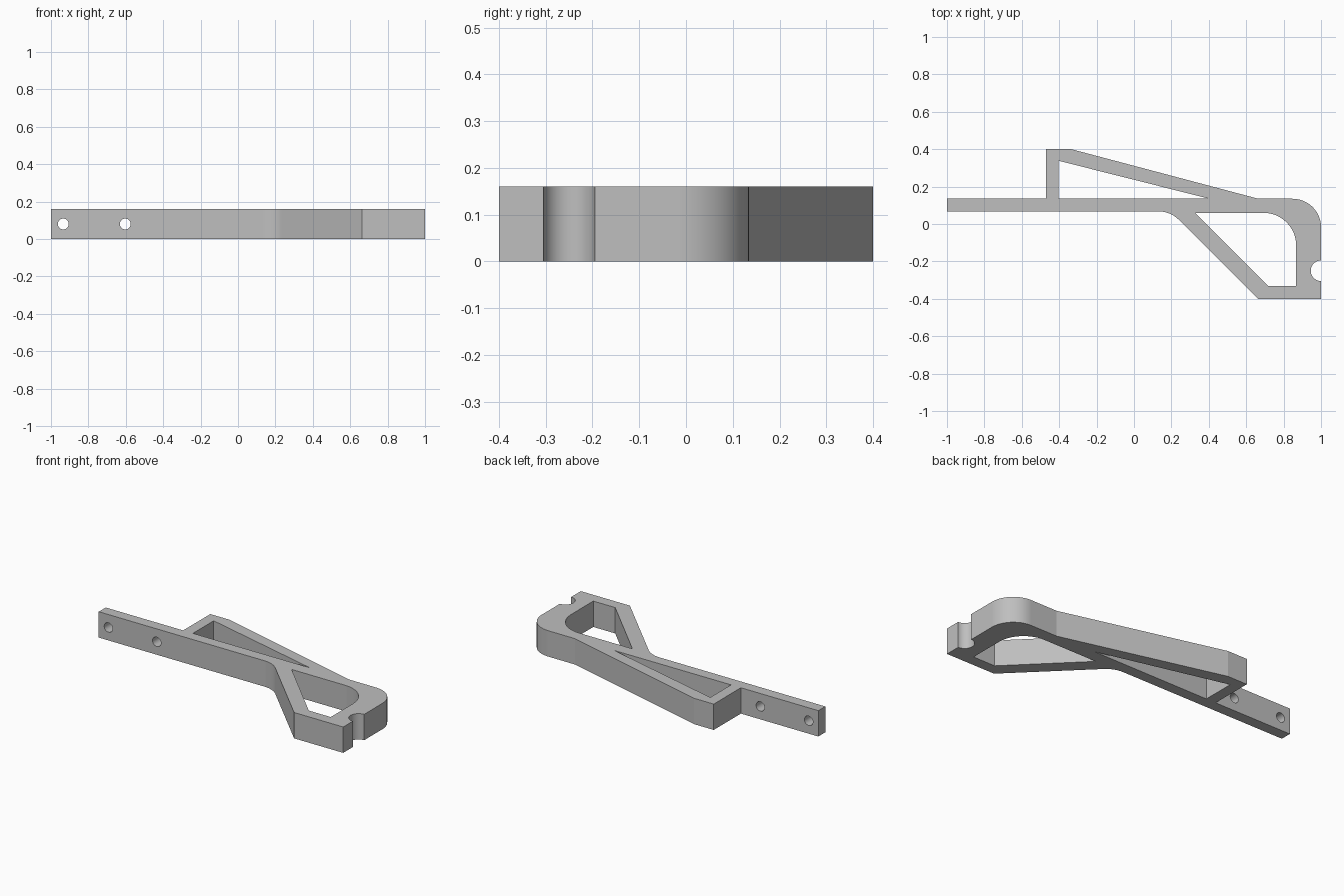
import bpy, bmesh, math
from mathutils import Vector, Matrix

HEIGHT = 0.16

if "Cube" in bpy.data.objects:
    bpy.data.objects.remove(bpy.data.objects["Cube"])

grey = bpy.data.materials.new("matte grey")
grey.use_nodes = True
grey.diffuse_color = (0.52, 0.52, 0.52, 1)
grey.node_tree.nodes["Principled BSDF"].inputs["Base Color"].default_value = grey.diffuse_color


def rounded(corners, steps=12):
    """Corners are (x, y) or (x, y, fillet radius)."""
    points = []
    for i, corner in enumerate(corners):
        p = Vector(corner[:2])
        if len(corner) == 2:
            points.append(p)
            continue
        a = (Vector(corners[i - 1][:2]) - p).normalized()
        b = (Vector(corners[(i + 1) % len(corners)][:2]) - p).normalized()
        half = a.angle(b) / 2
        centre = p + (a + b).normalized() * corner[2] / math.sin(half)
        start = p + a * corner[2] / math.tan(half) - centre
        end = p + b * corner[2] / math.tan(half) - centre
        sweep = start.angle(end)
        for k in range(steps + 1):
            t = k / steps
            points.append(centre + (start * math.sin((1 - t) * sweep)
                                    + end * math.sin(t * sweep)) / math.sin(sweep))
    return points


def finish(name, bm):
    bmesh.ops.recalc_face_normals(bm, faces=bm.faces)
    mesh = bpy.data.meshes.new(name)
    bm.to_mesh(mesh)
    bm.free()
    mesh.materials.append(grey)
    ob = bpy.data.objects.new(name, mesh)
    bpy.context.collection.objects.link(ob)
    return ob


def prism(name, corners, z0, z1):
    bm = bmesh.new()
    face = bm.faces.new([bm.verts.new((p.x, p.y, z0)) for p in rounded(corners)])
    top = bmesh.ops.extrude_face_region(bm, geom=[face])["geom"]
    bmesh.ops.translate(bm, vec=(0, 0, z1 - z0),
                        verts=[v for v in top if isinstance(v, bmesh.types.BMVert)])
    return finish(name, bm)


def cylinder(name, radius, depth, matrix):
    bm = bmesh.new()
    bmesh.ops.create_cone(bm, cap_ends=True, segments=48, radius1=radius,
                          radius2=radius, depth=depth, matrix=matrix)
    return finish(name, bm)


# Outer outline: flat arm, angled front strut, hooked end and rear brace
bracket = prism("hooked_bracket", [
    (-1, 0.067), (0.195, 0.067, 0.15), (0.664, -0.4), (1, -0.4),
    (1, 0.135, 0.152), (0.665, 0.135), (-0.335, 0.4), (-0.47, 0.4),
    (-0.47, 0.135), (-1, 0.135)], 0, HEIGHT)

# Openings behind and in front of the arm
cutters = [
    prism("rear_opening", [(-0.403, 0.135), (0.395, 0.137), (-0.403, 0.338)], -0.1, 0.3),
    prism("front_opening", [(0.325, 0.06), (0.717, -0.332), (0.867, -0.332),
                            (0.867, 0.06, 0.175)], -0.1, 0.3),
    # Half-round notch in the hooked end
    cylinder("end_notch", 0.055, 0.6, Matrix.Translation((1, -0.25, HEIGHT / 2))),
]
# Bolt holes through the arm
for x in (-0.934, -0.603):
    cutters.append(cylinder("bolt_hole", 0.029, 0.3,
                            Matrix.Translation((x, 0.1, HEIGHT / 2))
                            @ Matrix.Rotation(math.pi / 2, 4, "X")))

bpy.ops.object.select_all(action="DESELECT")
bpy.context.view_layer.objects.active = bracket
bracket.select_set(True)
for cutter in cutters:
    mod = bracket.modifiers.new("cut", "BOOLEAN")
    mod.operation = "DIFFERENCE"
    mod.solver = "EXACT"
    mod.object = cutter
    bpy.ops.object.modifier_apply(modifier=mod.name)
    bpy.data.objects.remove(cutter)

# Smooth the curves, keep the corners crisp and the flats flat
bpy.ops.object.shade_smooth_by_angle(angle=math.radians(12))
weighted = bracket.modifiers.new("flat sides", "WEIGHTED_NORMAL")
weighted.keep_sharp = True
